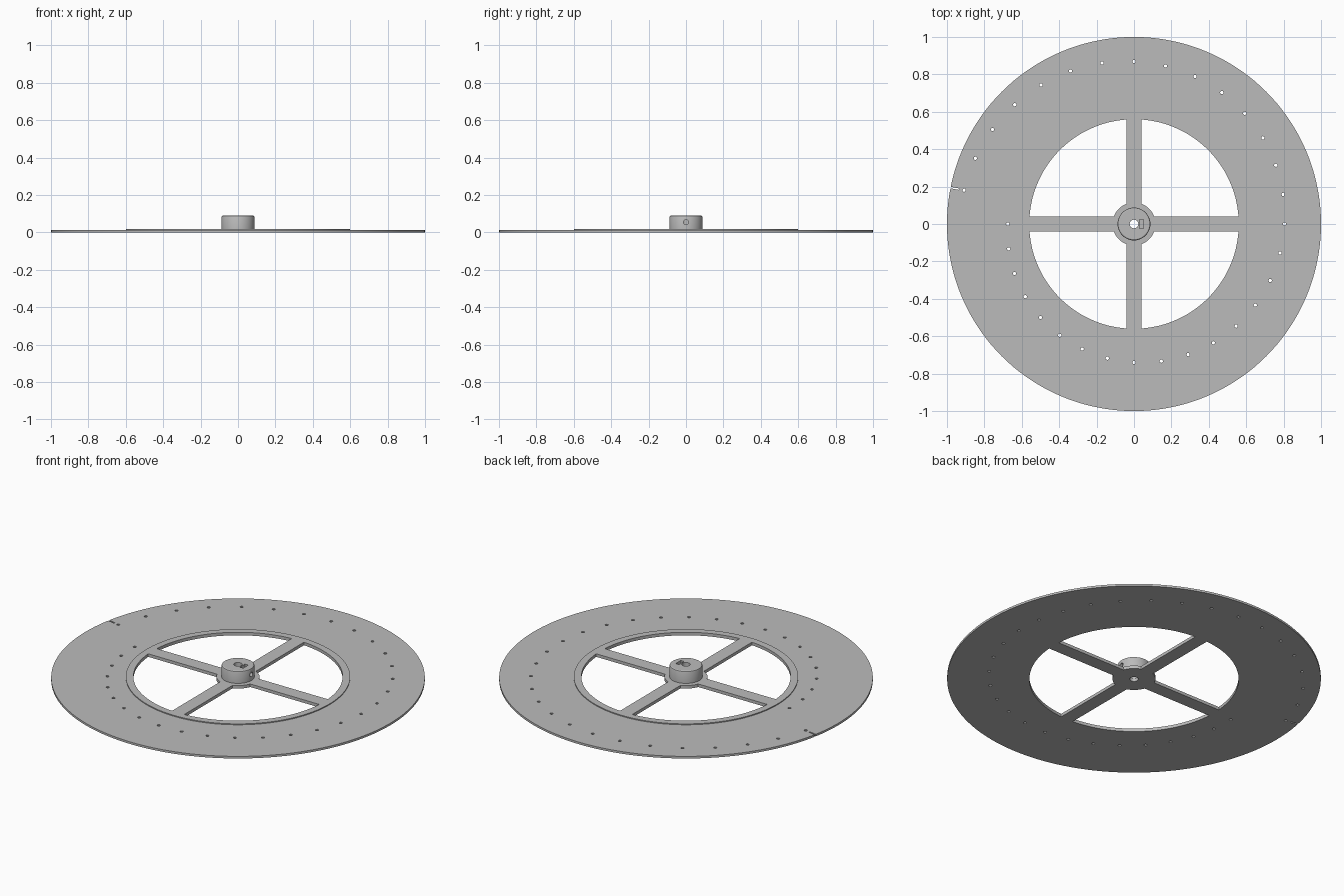
import bpy, bmesh, math
from mathutils import Matrix, Vector

cube = bpy.data.objects.get("Cube")
if cube:
    bpy.data.objects.remove(cube, do_unlink=True)

grey = bpy.data.materials.new("plain grey")
grey.use_nodes = True
COLOUR = (0.5, 0.5, 0.5, 1)
grey.diffuse_color = COLOUR
grey.node_tree.nodes["Principled BSDF"].inputs["Base Color"].default_value = COLOUR

DISC, RING, TOP = 0.0125, 0.018, 0.09   # heights of plate, raised ring, hub


def make(name, bm):
    bmesh.ops.recalc_face_normals(bm, faces=bm.faces)
    mesh = bpy.data.meshes.new(name)
    bm.to_mesh(mesh)
    bm.free()
    mesh.materials.append(grey)
    ob = bpy.data.objects.new(name, mesh)
    bpy.context.collection.objects.link(ob)
    return ob


def lathe(name, profile, steps):
    bm = bmesh.new()
    verts = [bm.verts.new((r, 0, z)) for r, z in profile]
    edges = [bm.edges.new((a, b)) for a, b in zip(verts, verts[1:] + verts[:1])]
    bmesh.ops.spin(bm, geom=verts + edges, cent=(0, 0, 0), axis=(0, 0, 1),
                   angle=math.tau, steps=steps, use_merge=True)
    bmesh.ops.remove_doubles(bm, verts=bm.verts, dist=1e-5)
    return make(name, bm)


def add_box(bm, centre, size, turn=0):
    bmesh.ops.create_cube(bm, size=1, matrix=Matrix.Translation(centre)
                          @ Matrix.Rotation(turn, 4, "Z") @ Matrix.Diagonal((*size, 1)))


def add_rod(bm, centre, radius, depth, sides, axis="Z"):
    turn = Matrix.Rotation(math.pi / 2, 4, "Y") if axis == "X" else Matrix()
    bmesh.ops.create_cone(bm, cap_ends=True, segments=sides, radius1=radius,
                          radius2=radius, depth=depth,
                          matrix=Matrix.Translation(centre) @ turn)


def cut(target, bm):
    cutter = make("cutter", bm)
    cutter.hide_render = True
    mod = target.modifiers.new("cut", "BOOLEAN")
    mod.operation, mod.solver, mod.object = "DIFFERENCE", "EXACT", cutter
    bpy.context.view_layer.objects.active = target
    bpy.ops.object.modifier_apply(modifier=mod.name)
    bpy.data.objects.remove(cutter, do_unlink=True)


def arc(radius, half_width, count):
    start = math.asin(half_width / radius)
    sweep = math.pi / 2 - 2 * start
    return [Vector((math.cos(a), math.sin(a), 0)) * radius
            for a in (start + sweep * i / count for i in range(count + 1))]


# Plate with a raised inner ring, spokes and hub flange
wheel = lathe("spoked_disc", [(0.023, 0), (1, 0), (1, DISC), (0.6, DISC),
                              (0.6, RING), (0.023, RING)], 144)

# Four windows between the spokes
bm = bmesh.new()
outline = arc(0.56, 0.04, 32) + arc(0.115, 0.04, 8)[::-1]
for quarter in range(4):
    spin = Matrix.Rotation(quarter * math.pi / 2, 4, "Z")
    face = bm.faces.new([bm.verts.new(spin @ p + Vector((0, 0, -0.1))) for p in outline])
    grown = bmesh.ops.extrude_face_region(bm, geom=[face])["geom"]
    bmesh.ops.translate(bm, vec=(0, 0, 0.2),
                        verts=[v for v in grown if isinstance(v, bmesh.types.BMVert)])
cut(wheel, bm)

# Spiral of small holes, and the index notch beside the last one
bm = bmesh.new()
COUNT = 32
for k in range(COUNT):
    a = math.pi + math.tau * k / COUNT
    r = 0.675 + 0.0081 * k
    add_rod(bm, (r * math.cos(a), r * math.sin(a), 0), 0.009, 0.1, 10)
add_box(bm, (0.98 * math.cos(a), 0.98 * math.sin(a), 0), (0.05, 0.008, 0.1), a)
cut(wheel, bm)

# Hub with a rounded upper edge and a centre bore
hub = lathe("hub", [(0.023, RING), (0.088, RING), (0.088, TOP - 0.008),
                    (0.086, TOP - 0.003), (0.081, TOP), (0.023, TOP)], 48)

# Nut slot and set screw hole in the hub
bm = bmesh.new()
add_box(bm, (0.04, 0, 0.07), (0.022, 0.048, 0.07))
cut(hub, bm)
bm = bmesh.new()
add_rod(bm, (0.06, 0, 0.054), 0.013, 0.09, 20, "X")
cut(hub, bm)

for ob in (wheel, hub):
    bpy.ops.object.select_all(action="DESELECT")
    ob.select_set(True)
    bpy.context.view_layer.objects.active = ob
    bpy.ops.object.shade_smooth_by_angle(angle=math.radians(30))
